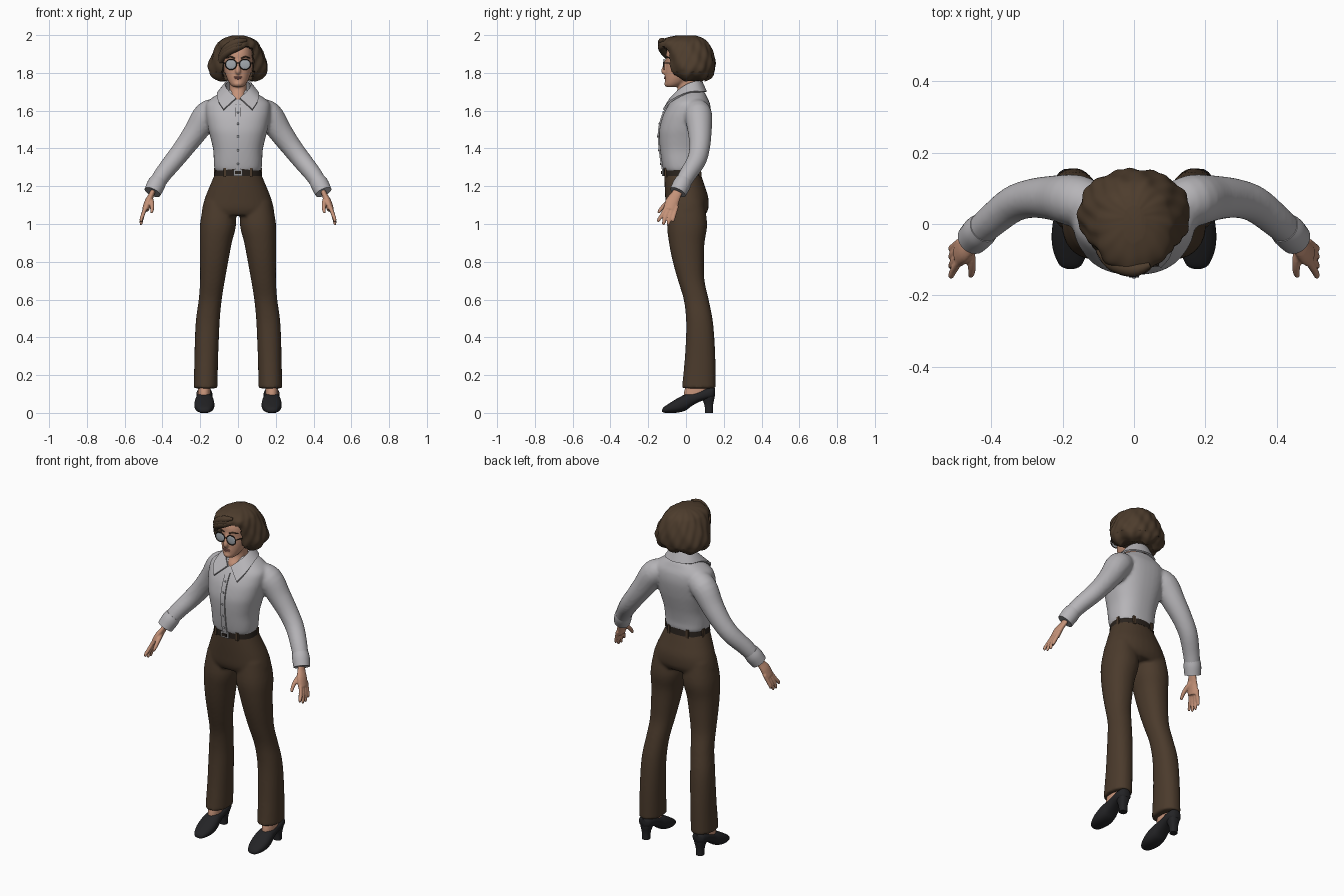
import bpy, bmesh, math
from mathutils import Vector, Matrix

cube = bpy.data.objects.get("Cube")
if cube:
    bpy.data.objects.remove(cube, do_unlink=True)


def material(name, *rgb):
    m = bpy.data.materials.new(name)
    m.use_nodes = True
    m.diffuse_color = (*rgb, 1)
    for node in m.node_tree.nodes:
        if node.type == 'BSDF_PRINCIPLED':
            node.inputs["Base Color"].default_value = (*rgb, 1)
    return m


SKIN = material("skin", .56, .29, .19)
HAIR = material("brown hair", .075, .046, .026)
SHIRT = material("light grey cotton", .47, .46, .48)
CLOTH = material("brown cloth", .07, .043, .025)
BLACK = material("black leather", .017, .017, .019)
BELT = material("dark belt leather", .022, .016, .012)
METAL = material("steel", .3, .3, .31)
LENS = material("grey lens", .36, .39, .42)
LIPS = material("lips", .38, .15, .12)


def spline(pts, k=4):
    """Catmull-Rom through tuples of any length."""
    out = []
    for i in range(len(pts) - 1):
        a, b, c, d = (pts[min(max(i + j, 0), len(pts) - 1)] for j in (-1, 0, 1, 2))
        for s in range(k):
            t = s / k
            out.append([q + t / 2 * (r - p + t * (2 * p - 5 * q + 4 * r - w + t * (3 * (q - r) + w - p)))
                        for p, q, r, w in zip(a, b, c, d)])
    return out + [list(pts[-1])]


def loft(bm, rings, n=32, power=2.0):
    """Skin rings given as (centre, u axis, v axis) and cap both ends."""
    loops = []
    for c, u, v in rings:
        loop = []
        for i in range(n):
            a = math.tau * i / n
            cu, sv = (math.copysign(abs(f) ** (2 / power), f) for f in (math.cos(a), math.sin(a)))
            loop.append(bm.verts.new(c + u * cu + v * sv))
        loops.append(loop)
    for p, q in zip(loops, loops[1:]):
        for i in range(n):
            j = (i + 1) % n
            bm.faces.new((p[i], p[j], q[j], q[i]))
    bm.faces.new(loops[0])
    bm.faces.new(loops[-1])


def stack(bm, rows, k=4, n=32, power=2.2):
    """Horizontal sections: z, x min, x max, y min, y max."""
    loft(bm, [(Vector(((a + b) / 2, (c + d) / 2, z)), Vector(((b - a) / 2, 0, 0)),
               Vector((0, (d - c) / 2, 0))) for z, a, b, c, d in spline(rows, k)], n, power)


def sym(rows):
    """Centred sections: z, half width, y min, y max."""
    return [(z, -w, w, a, b) for z, w, a, b in rows]


def tube(bm, pts, flat=1.0, k=4, n=16):
    """Round sections along x, y, z, radius points."""
    p = spline(pts, k)
    rings = []
    for i, (x, y, z, r) in enumerate(p):
        t = (Vector(p[min(i + 1, len(p) - 1)][:3]) - Vector(p[max(i - 1, 0)][:3])).normalized()
        u = t.cross(Vector((1, 0, 0) if abs(t.y) > .9 else (0, 1, 0))).normalized()
        rings.append((Vector((x, y, z)), u * r * flat, t.cross(u) * r))
    loft(bm, rings, n)


def ball(bm, loc, size):
    bmesh.ops.create_uvsphere(bm, u_segments=20, v_segments=12, radius=1,
                              matrix=Matrix.Translation(loc) @ Matrix.Diagonal((*size, 1)))


def box(bm, loc, size):
    bmesh.ops.create_cube(bm, size=1, matrix=Matrix.Translation(loc) @ Matrix.Diagonal((*size, 1)))


def make(name, bm, mat, mirror=False, voxel=0, thick=0, angle=50):
    bmesh.ops.recalc_face_normals(bm, faces=bm.faces)
    me = bpy.data.meshes.new(name)
    bm.to_mesh(me)
    bm.free()
    ob = bpy.data.objects.new(name, me)
    bpy.context.collection.objects.link(ob)
    if mirror:
        ob.modifiers.new("mirror", 'MIRROR').use_mirror_merge = False
    if thick:
        m = ob.modifiers.new("thickness", 'SOLIDIFY')
        m.thickness, m.offset = thick, 0
    if voxel:
        m = ob.modifiers.new("blend", 'REMESH')
        m.mode, m.voxel_size = 'VOXEL', voxel
        m = ob.modifiers.new("soften", 'SMOOTH')
        m.factor, m.iterations = .5, 4
    if ob.modifiers:
        dg = bpy.context.evaluated_depsgraph_get()
        ob.data = bpy.data.meshes.new_from_object(ob.evaluated_get(dg))
        ob.modifiers.clear()
    ob.data.materials.clear()
    ob.data.materials.append(mat)
    bpy.ops.object.select_all(action='DESELECT')
    ob.select_set(True)
    bpy.context.view_layer.objects.active = ob
    bpy.ops.object.shade_smooth_by_angle(angle=math.radians(angle))
    return ob


# Trousers: pelvis blended with two flared legs
bm = bmesh.new()
stack(bm, sym([(1.275, .118, -.115, .075), (1.2, .15, -.113, .1), (1.14, .174, -.11, .118),
               (1.08, .19, -.105, .118), (1.045, .188, -.09, .1)]))
leg = [(1.12, .02, .18, -.085, .095), (1.0, .01, .201, -.1, .112), (.9, .033, .202, -.09, .098),
       (.8, .052, .201, -.07, .095), (.7, .07, .201, -.042, .098), (.6, .086, .208, -.012, .12),
       (.5, .096, .222, .0, .14), (.4, .101, .228, .0, .15), (.27, .106, .231, -.008, .156),
       (.13, .108, .235, -.022, .157)]
for side in (1, -1):
    stack(bm, [(z, *sorted((a * side, b * side)), c, d) for z, a, b, c, d in leg])
make("trousers", bm, CLOTH, voxel=.009)

# Belt, buckle and loops
bm = bmesh.new()
stack(bm, sym([(1.254, .126, -.12, .083), (1.29, .121, -.121, .079)]), k=1, n=48)
make("belt", bm, BELT)
bm = bmesh.new()
box(bm, (0, -.122, 1.272), (.05, .012, .034))
make("belt_buckle", bm, METAL)
bm = bmesh.new()
box(bm, (0, -.13, 1.272), (.03, .006, .016))
make("buckle_inset", bm, BELT)
bm = bmesh.new()
for x, y in ((.07, -.107), (.119, .01), (.06, .071)):
    box(bm, (x, y, 1.272), (.014, .016, .048))
make("belt_loops", bm, CLOTH, mirror=True)

# Shirt: torso blended with both sleeves
torso = [(1.272, .112, -.11, .07), (1.29, .124, -.121, .08), (1.33, .128, -.129, .082),
         (1.39, .131, -.137, .093), (1.45, .144, -.142, .108), (1.5, .157, -.141, .12),
         (1.56, .168, -.127, .13), (1.6, .172, -.11, .132), (1.64, .168, -.086, .126),
         (1.67, .135, -.062, .112), (1.695, .092, -.04, .1), (1.71, .065, -.03, .085)]
bm = bmesh.new()
stack(bm, sym(torso), n=40, power=2.4)
arm = [(.10, .05, 1.605, .06), (.162, .065, 1.578, .073), (.225, .073, 1.487, .063),
       (.285, .072, 1.405, .055), (.34, .055, 1.335, .051), (.4, .008, 1.26, .046),
       (.445, -.033, 1.19, .041)]
for side in (1, -1):
    tube(bm, [(side * x, y, z, r) for x, y, z, r in arm], n=24)
make("shirt", bm, SHIRT, voxel=.009)

# Cuffs
bm = bmesh.new()
tube(bm, [(.42, -.01, 1.232, .044), (.434, -.023, 1.207, .048), (.453, -.043, 1.168, .045)], n=24)
make("shirt_cuffs", bm, SHIRT, mirror=True)

# Button placket follows the chest profile
bm = bmesh.new()
front = [(z, y) for z, w, y, d in spline(torso[1:9]) if z < 1.64]
rows = [[bm.verts.new((x, y - .003, z)) for x in (-.014, .014)] for z, y in front]
for a, b in zip(rows, rows[1:]):
    bm.faces.new((a[0], a[1], b[1], b[0]))
make("shirt_placket", bm, SHIRT, thick=.008)
bm = bmesh.new()
for z, y in front[3::5]:
    ball(bm, (0, y - .007, z), (.006, .004, .006))
make("shirt_buttons", bm, METAL)

# Collar: folded strip from the nape to two points
bm = bmesh.new()
half = [(0, .078, 1.762, 0, .106, 1.70), (.05, .06, 1.757, .08, .078, 1.70),
        (.066, .015, 1.742, .106, .01, 1.695), (.055, -.035, 1.71, .105, -.077, 1.652),
        (.01, -.082, 1.665, .076, -.119, 1.605)]
full = [(-a, b, c, -d, e, f) for a, b, c, d, e, f in half[:0:-1]] + half
rows = [[bm.verts.new(p[:3]), bm.verts.new(p[3:])] for p in spline(full, 5)]
for a, b in zip(rows, rows[1:]):
    bm.faces.new((a[0], a[1], b[1], b[0]))
make("shirt_collar", bm, SHIRT, thick=.01)

# Head, nose, ears and neck
bm = bmesh.new()
stack(bm, sym([(1.724, .022, -.1, -.06), (1.738, .04, -.109, -.02), (1.77, .058, -.11, .03),
               (1.81, .071, -.109, .08), (1.85, .076, -.106, .1), (1.9, .076, -.106, .105),
               (1.94, .066, -.09, .1), (1.97, .04, -.06, .07)]))
stack(bm, sym([(1.63, .04, -.07, .06), (1.67, .043, -.07, .06), (1.71, .045, -.046, .062),
               (1.78, .048, -.04, .065)]))
tube(bm, [(0, -.102, 1.87, .008), (0, -.112, 1.835, .011), (0, -.118, 1.808, .014), (0, -.108, 1.797, .01)])
ball(bm, (0, -.1, 1.742), (.024, .015, .016))
ball(bm, (0, -.1, 1.775), (.03, .012, .018))
for side in (1, -1):
    ball(bm, (side * .08, .0, 1.835), (.012, .02, .032))
make("head", bm, SKIN, voxel=.006)
bm = bmesh.new()
ball(bm, (0, -.11, 1.778), (.023, .006, .004))
ball(bm, (0, -.11, 1.771), (.019, .006, .005))
make("lips", bm, LIPS)

# Bob haircut: wavy stacked sections, pulled back to open the face
bm = bmesh.new()
stack(bm, sym([(1.762, .1, -.045, .1), (1.775, .13, -.068, .13), (1.8, .15, -.088, .148),
               (1.83, .157, -.098, .154), (1.87, .148, -.106, .152), (1.91, .132, -.12, .142),
               (1.945, .114, -.138, .128), (1.967, .098, -.133, .112), (1.986, .068, -.1, .085),
               (1.998, .03, -.05, .05)]), k=5, n=96, power=2.1)
for v in bm.verts:
    x, y, z = v.co
    a = math.atan2(y - .02, x)
    wave = 1 + .02 * math.sin(9 * a + 40 * z) + .015 * math.sin(17 * a - 55 * z)
    v.co = (x * wave, .02 + (y - .02) * wave, z)
    if z < 1.937 - 6 * (x - .03) ** 2 and abs(x) < .079 and y < 0:
        v.co.y = -.01
    elif z < 1.8:
        v.co.z += .008 * math.sin(7 * a)
make("hair", bm, HAIR, angle=60)
bm = bmesh.new()
for s in (0, .014, .028):
    tube(bm, [(.045, -.105 - s / 3, 1.945 + s, .008), (0, -.128, 1.937 + s, .02),
              (-.06, -.112, 1.905 + s, .019), (-.095, -.075, 1.86 + s, .012)])
make("hair_fringe", bm, HAIR, angle=60)
bm = bmesh.new()
tube(bm, [(.016, -.107, 1.877, .003), (.04, -.104, 1.885, .004), (.064, -.082, 1.877, .002)])
make("eyebrows", bm, HAIR, mirror=True)

# Glasses
bm = bmesh.new()
ball(bm, (.037, -.117, 1.845), (.029, .004, .026))
make("glasses_lenses", bm, LENS, mirror=True)
bm = bmesh.new()
tube(bm, [(.037 + .03 * math.cos(a), -.117, 1.845 + .027 * math.sin(a), .0028)
          for a in (math.tau * i / 20 for i in range(21))], k=1, n=8)
tube(bm, [(.066, -.116, 1.852, .003), (.08, -.07, 1.852, .003), (.084, .0, 1.85, .003)], n=8)
tube(bm, [(0, -.12, 1.852, .0025), (.009, -.117, 1.85, .0025)], n=8)
make("glasses_frame", bm, BELT, mirror=True)

# Hands: flat palm with fingers and thumb
bm = bmesh.new()
tube(bm, [(.445, -.035, 1.19, .026), (.458, -.052, 1.155, .028), (.475, -.072, 1.12, .036),
          (.49, -.085, 1.075, .036)], flat=.52)
for base, tip, low in ((-.112, -.145, 1.01), (-.094, -.118, .995), (-.076, -.092, .995), (-.058, -.068, 1.012)):
    tube(bm, [(.487, base + .01, 1.095, .0105), (.505, (base + tip) / 2, 1.045, .0105),
              (.513, tip, low + .012, .009), (.511, tip, low, .006)])
tube(bm, [(.465, -.06, 1.135, .015), (.456, -.1, 1.112, .0125), (.455, -.132, 1.08, .0105), (.458, -.147, 1.058, .007)])
make("hands", bm, SKIN, mirror=True, voxel=.0045)

# Ankles
bm = bmesh.new()
stack(bm, [(.07, .145, .213, -.012, .11), (.12, .145, .213, -.008, .115), (.2, .14, .21, .02, .12)])
make("ankles", bm, SKIN, mirror=True)

# Heeled shoes: sections from toe to heel, y, half width, bottom, top
bm = bmesh.new()
shoe = [(-.126, .01, .006, .018), (-.116, .03, .001, .032), (-.08, .047, 0, .056), (-.04, .053, .002, .08),
        (0, .05, .014, .1), (.03, .044, .036, .107), (.07, .042, .058, .118), (.11, .042, .07, .13),
        (.14, .036, .076, .136), (.154, .018, .088, .13)]
loft(bm, [(Vector((.178, y, (a + b) / 2)), Vector((w, 0, 0)), Vector((0, 0, (b - a) / 2)))
          for y, w, a, b in spline(shoe)], power=2.4)
make("shoes", bm, BLACK, mirror=True)
bm = bmesh.new()
stack(bm, [(0, .158, .2, .1, .142), (.04, .156, .202, .098, .143), (.075, .147, .209, .085, .15),
           (.1, .142, .214, .08, .152)], power=2.6)
make("shoe_heels", bm, BLACK, mirror=True)
